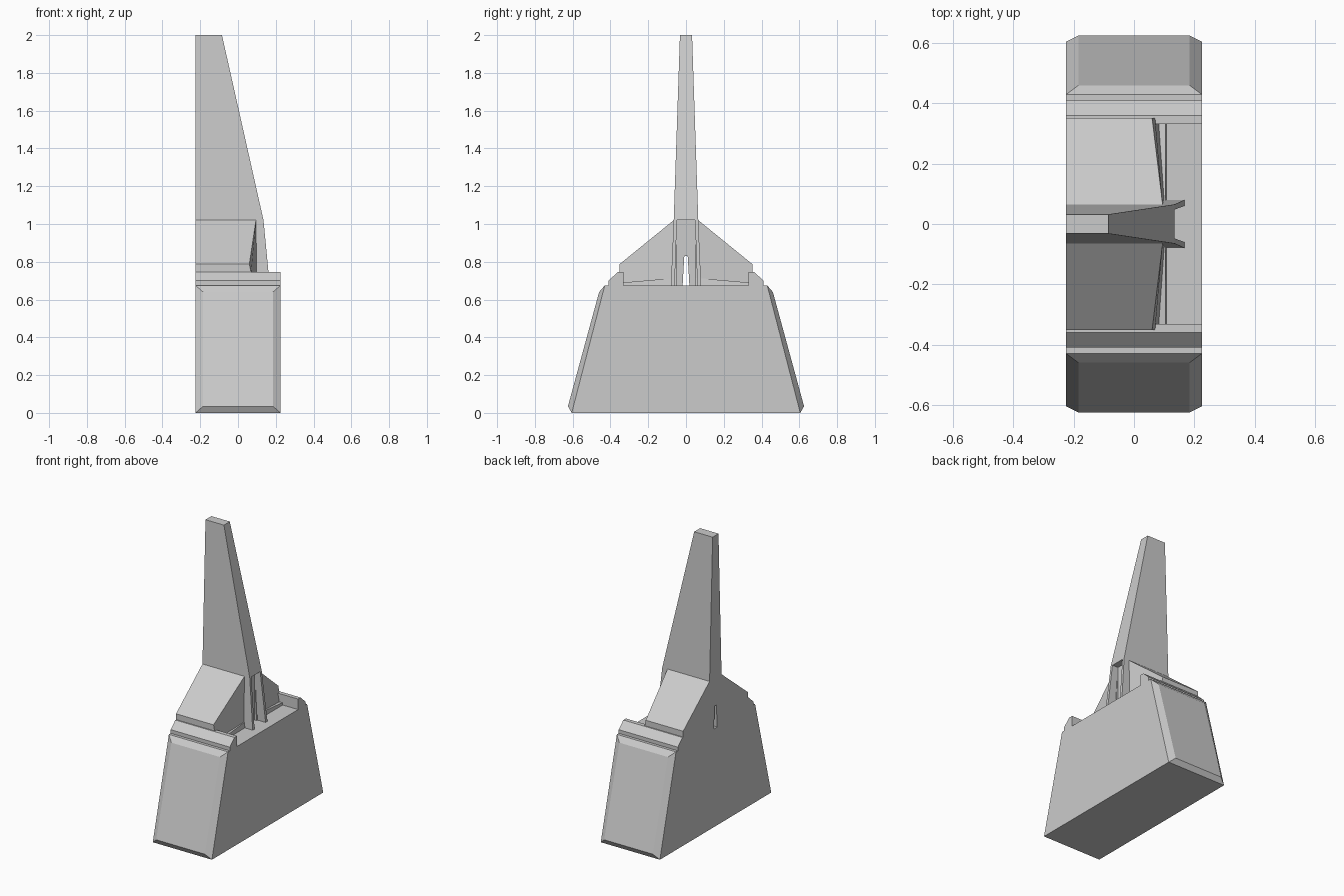
import bpy, bmesh

if "Cube" in bpy.data.objects:
    bpy.data.objects.remove(bpy.data.objects["Cube"])


def loft(name, ring_a, ring_b):
    """Closed solid between two rings of equal length."""
    bm = bmesh.new()
    a = [bm.verts.new(p) for p in ring_a]
    b = [bm.verts.new(p) for p in ring_b]
    n = len(a)
    bm.faces.new(a)
    bm.faces.new(b[::-1])
    for i in range(n):
        j = (i + 1) % n
        bm.faces.new((a[i], b[i], b[j], a[j]))
    bmesh.ops.recalc_face_normals(bm, faces=bm.faces[:])
    mesh = bpy.data.meshes.new(name)
    bm.to_mesh(mesh)
    bm.free()
    obj = bpy.data.objects.new(name, mesh)
    bpy.context.collection.objects.link(obj)
    return obj


def extrude_x(name, profile, front, side=1):
    """Extrude a (y, z) profile from the flat back to one front x per point."""
    return loft(name, [(BACK, side * y, z) for y, z in profile],
                [(x, side * y, z) for (y, z), x in zip(profile, front)])


def rect(x0, x1, y0, y1, z):
    return [(x0, y0, z), (x1, y0, z), (x1, y1, z), (x0, y1, z)]


BACK, FRONT = -0.225, 0.225
FLOOR, SHOULDER = 0.675, 1.02

# Tapered base
loft("base",
     rect(BACK, FRONT, -0.605, 0.605, 0),
     rect(BACK, FRONT, -0.43, 0.43, FLOOR))

for s, label in ((-1, "front"), (1, "rear")):
    # Raised, bevelled end panel
    outer = [(BACK, s * 0.605, 0), (FRONT, s * 0.605, 0),
             (FRONT, s * 0.43, FLOOR), (BACK, s * 0.43, FLOOR)]
    inner = [(-0.185, s * 0.625, 0.035), (0.185, s * 0.625, 0.035),
             (0.185, s * 0.46, 0.64), (-0.185, s * 0.46, 0.64)]
    loft(label + "_end_panel", outer, inner)

    # Ridge along the top edge of the base
    extrude_x(label + "_ridge",
              [(0.41, FLOOR), (0.41, 0.70), (0.36, 0.747), (0.332, 0.747), (0.332, FLOOR)],
              [FRONT] * 5, s)

    # Sloping wing beside the fin
    extrude_x(label + "_wing",
              [(0.05, 0.715), (0.05, SHOULDER), (0.065, SHOULDER),
               (0.352, 0.787), (0.352, 0.74), (0.334, 0.69)],
              [0.102, 0.095, 0.095, 0.06, 0.07, 0.082], s)

    # Low ledge under the wing
    extrude_x(label + "_ledge",
              [(0.05, FLOOR), (0.05, 0.715), (0.334, 0.69), (0.334, FLOOR)],
              [0.108, 0.105, 0.105, 0.108], s)

    # Upright rail below the leading edge of the fin
    ys = sorted((s * 0.06, s * 0.08))
    yt = sorted((s * 0.048, s * 0.065))
    loft(label + "_rail",
         rect(0.07, 0.168, *ys, FLOOR), rect(0.07, 0.135, *yt, SHOULDER))

# Central core with a narrow slot running right through
extrude_x("slotted_core",
          [(-0.06, FLOOR), (-0.06, SHOULDER), (0.06, SHOULDER), (0.06, FLOOR),
           (0.018, FLOOR), (0.009, 0.83), (-0.009, 0.83), (-0.018, FLOOR)],
          [0.09] * 8)

# Tall tapering fin
loft("fin",
     rect(BACK, 0.135, -0.065, 0.065, SHOULDER),
     rect(BACK, -0.085, -0.032, 0.032, 2.0))
